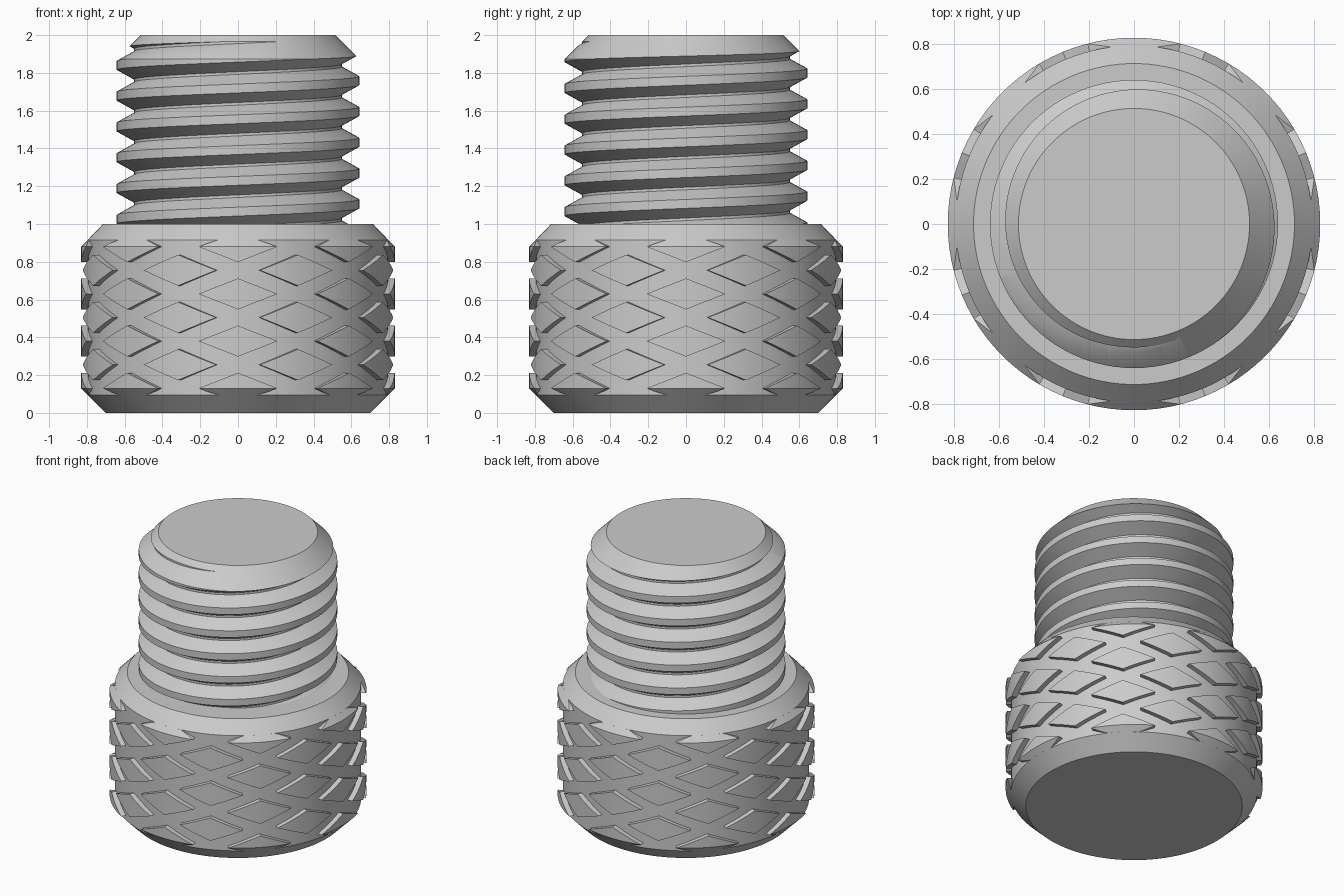
import bpy, bmesh
from math import sin, cos, pi, radians

if "Cube" in bpy.data.objects:
    bpy.data.objects.remove(bpy.data.objects["Cube"])

grey = bpy.data.materials.new("plain grey")
grey.use_nodes = True
grey.diffuse_color = (0.6, 0.6, 0.6, 1)
grey.node_tree.nodes["Principled BSDF"].inputs["Base Color"].default_value = (0.6, 0.6, 0.6, 1)

HEAD_R, GROOVE_R = 0.83, 0.795
LOW, HIGH = 0.13, 0.88            # chamfer edges of the head
TOP_SLOPE = 0.958
SIDES = 128


def polar(r, a, z):
    return (r * cos(a), r * sin(a), z)


def finish(bm, name):
    bmesh.ops.remove_doubles(bm, verts=bm.verts, dist=0.0002)
    bmesh.ops.recalc_face_normals(bm, faces=bm.faces)
    mesh = bpy.data.meshes.new(name)
    bm.to_mesh(mesh)
    bm.free()
    mesh.materials.append(grey)
    obj = bpy.data.objects.new(name, mesh)
    bpy.context.collection.objects.link(obj)
    return obj


def activate(obj):
    bpy.ops.object.select_all(action="DESELECT")
    obj.select_set(True)
    bpy.context.view_layer.objects.active = obj


def smooth(obj):
    activate(obj)
    bpy.ops.object.shade_smooth_by_angle(angle=radians(20))


def lathe(name, profile):
    """Solid of revolution with flat end caps."""
    bm = bmesh.new()
    rings = [[bm.verts.new(polar(r, 2 * pi * i / SIDES, z)) for i in range(SIDES)]
             for r, z in profile]
    for a, b in zip(rings, rings[1:]):
        for i in range(SIDES):
            j = (i + 1) % SIDES
            bm.faces.new((a[i], a[j], b[j], b[i]))
    bm.faces.new(rings[0][::-1])
    bm.faces.new(rings[-1])
    return finish(bm, name)


def head_radius(z):
    return min(HEAD_R, HEAD_R - LOW + z, HEAD_R - (z - HIGH) * TOP_SLOPE)


# Head core at groove depth
groove_low = GROOVE_R - HEAD_R + LOW
groove_high = HIGH + (HEAD_R - GROOVE_R) / TOP_SLOPE
smooth(lathe("head_core", [(HEAD_R - LOW, 0), (GROOVE_R, groove_low),
                           (GROOVE_R, groove_high), (head_radius(1), 1)]))


# Raised knurl diamonds, clipped by the head chamfers
def add_diamond(bm, angle, zc, half_w=radians(14.5), half_h=0.082, steps=8):
    columns = []
    for i in range(steps + 1):
        t = 2 * i / steps - 1
        h = half_h * (1 - abs(t))
        zs = [max(zc - h, groove_low), zc, min(zc + h, groove_high)]
        a = angle + t * half_w
        outer = [bm.verts.new(polar(head_radius(z), a, z)) for z in zs]
        inner = [bm.verts.new(polar(GROOVE_R - 0.01, a, z)) for z in zs]
        columns.append(outer + inner[::-1])
    for a, b in zip(columns, columns[1:]):
        for k in range(6):
            n = (k + 1) % 6
            bm.faces.new((a[k], b[k], b[n], a[n]))


bm = bmesh.new()
for row in range(7):
    for col in range(8):
        add_diamond(bm, radians(45 * col + 22.5 * (row % 2)), LOW + row * (HIGH - LOW) / 6)
bmesh.ops.dissolve_degenerate(bm, edges=bm.edges, dist=0.0002)
smooth(finish(bm, "knurl_diamonds"))

# Threaded shank: a helical strip closed into a solid
PITCH, ROOT_R, CREST_R = 0.163, 0.55, 0.642
CREST, FLANK = 0.047, 0.051
Z_START = 1.84 - PITCH * 6.5      # crest height at angle zero
STEPS, TURNS = 96, 9
section = [(ROOT_R, -CREST / 2 - FLANK), (CREST_R, -CREST / 2), (CREST_R, CREST / 2),
           (ROOT_R, CREST / 2 + FLANK), (ROOT_R, PITCH - CREST / 2 - FLANK)]
bm = bmesh.new()
previous = None
for i in range(STEPS * TURNS + 1):
    turn = i / STEPS
    column = [bm.verts.new(polar(r, 2 * pi * (i % STEPS) / STEPS, Z_START + turn * PITCH + z))
              for r, z in section]
    if previous:
        for k in range(len(section) - 1):
            bm.faces.new((previous[k], column[k], column[k + 1], previous[k + 1]))
    previous = column
bmesh.ops.remove_doubles(bm, verts=bm.verts, dist=0.0005)
z_end = Z_START + TURNS * PITCH
hubs = {False: bm.verts.new((0, 0, Z_START)), True: bm.verts.new((0, 0, z_end))}
for edge in [e for e in bm.edges if e.is_boundary]:
    a, b = edge.verts
    bm.faces.new((a, b, hubs[a.co.z > 1.5]))
shank = finish(bm, "threaded_shank")

# Trim the shank to length with a tapered tip
trim = lathe("shank_trim", [(0.68, 0.98), (0.68, 1.835), (0.515, 2)])
trim.hide_render = True
activate(shank)
cut = shank.modifiers.new("trim", "BOOLEAN")
cut.operation = "INTERSECT"
cut.solver = "EXACT"
cut.object = trim
bpy.ops.object.modifier_apply(modifier=cut.name)
bpy.data.objects.remove(trim)
smooth(shank)
